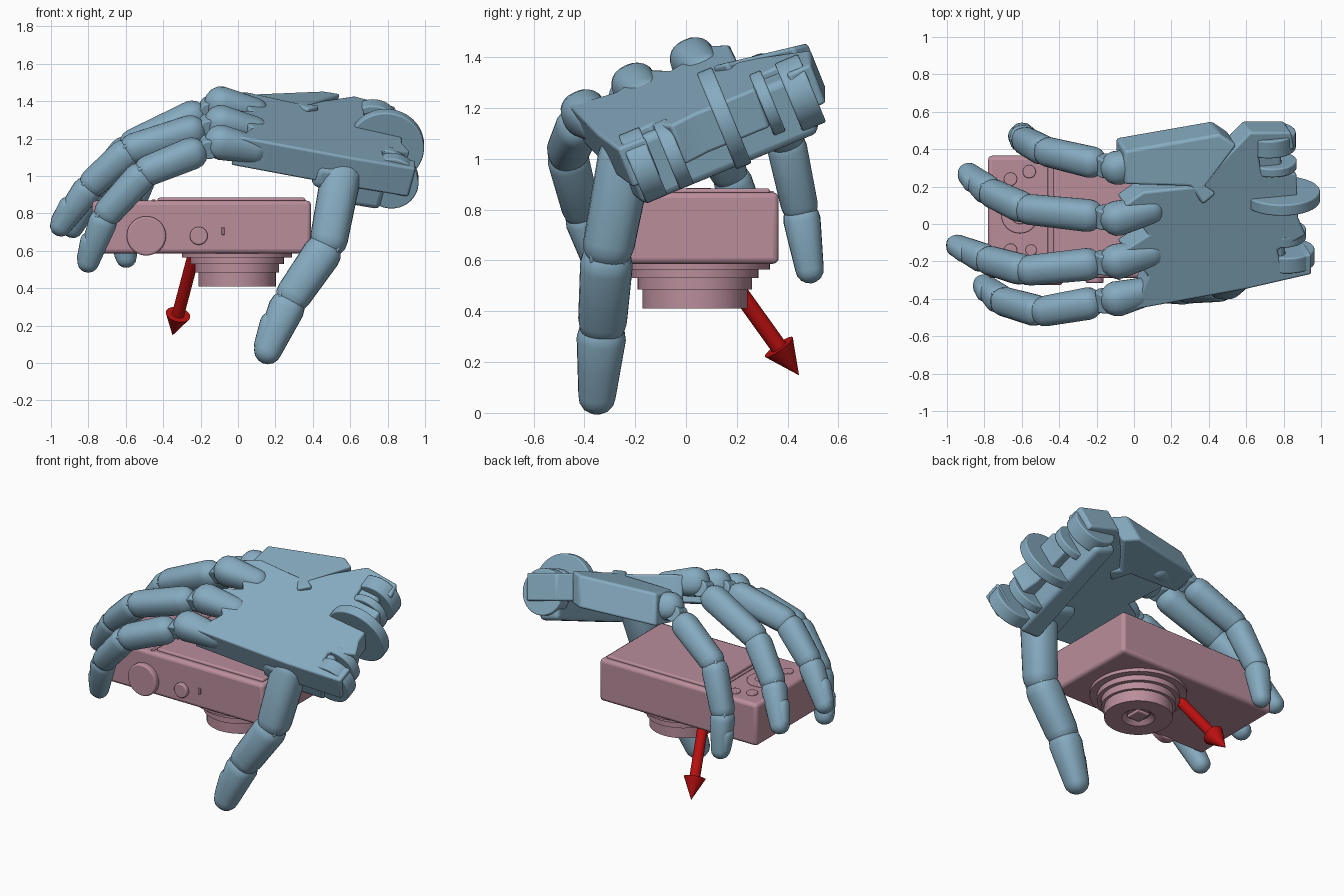
import bpy, bmesh, math
from mathutils import Vector as V

if "Cube" in bpy.data.objects:
    bpy.data.objects.remove(bpy.data.objects["Cube"])


def material(name, rgb):
    m = bpy.data.materials.new(name)
    m.diffuse_color = (*rgb, 1)
    m.use_nodes = True
    m.node_tree.nodes["Principled BSDF"].inputs["Base Color"].default_value = m.diffuse_color
    return m


BLUE = material("blue_hand", (0.24, 0.41, 0.53))
PINK = material("pink_body", (0.49, 0.27, 0.33))
RED = material("red_arrow", (0.5, 0.005, 0.005))
UP = V((0.235, -0.361, 0.902)).normalized()        # normal of the tilted hand back
SIDE = V((0, 0.924, 0.382)).normalized()           # hinge axis across the hand


def finish(name, bm, mat, bevel=0, angle=35, segs=3):
    bmesh.ops.remove_doubles(bm, verts=bm.verts, dist=1e-5)
    bmesh.ops.recalc_face_normals(bm, faces=bm.faces)
    me = bpy.data.meshes.new(name)
    bm.to_mesh(me)
    bm.free()
    ob = bpy.data.objects.new(name, me)
    bpy.context.collection.objects.link(ob)
    me.materials.append(mat)
    if bevel:
        b = ob.modifiers.new("Bevel", 'BEVEL')
        b.width, b.segments, b.limit_method = bevel, segs, 'ANGLE'
        b.angle_limit = math.radians(40)
    bpy.context.view_layer.objects.active = ob
    ob.select_set(True)
    bpy.ops.object.shade_smooth_by_angle(angle=math.radians(angle))
    ob.select_set(False)
    return ob


def loft(name, p0, axis, rings, mat, side=V((0, 1, 0)), n=24, power=1.0, bevel=0):
    """Rings of (distance, radius) around an axis; power < 1 squares the section."""
    p0, axis = V(p0), V(axis).normalized()
    s = (side - axis * side.dot(axis)).normalized()
    t = axis.cross(s)
    sq = lambda c: math.copysign(abs(c) ** power, c)
    bm, prev = bmesh.new(), None
    for d, r in rings:
        r = max(r, 1e-4)
        cur = [bm.verts.new(p0 + axis * d + s * r * sq(math.cos(a)) + t * r * sq(math.sin(a)))
               for a in (2 * math.pi * k / n for k in range(n))]
        if prev:
            for k in range(n):
                bm.faces.new((prev[k], prev[k - 1], cur[k - 1], cur[k]))
        else:
            bm.faces.new(cur)
        prev = cur
    bm.faces.new(prev)
    return finish(name, bm, mat, bevel)


def capsule(name, a, b, r0, r1, side=V((0, 1, 0)), power=0.85):
    a, b = V(a), V(b)
    L = (b - a).length
    q = [math.radians(x) for x in (0, 22, 45, 68, 90)]
    rings = [(-r0 * math.cos(x), r0 * math.sin(x)) for x in q]
    rings.append((L * 0.5, (r0 + r1) * 0.5))
    rings += [(L + r1 * math.cos(x), r1 * math.sin(x)) for x in reversed(q)]
    return loft(name, a, b - a, rings, BLUE, side, power=power)


def disc(name, c, axis, r, w, mat=BLUE, bevel=0.008, n=40):
    axis = V(axis).normalized()
    side = V((1, 0, 0)) if abs(axis.x) < 0.9 else V((0, 1, 0))
    return loft(name, V(c) - axis * w / 2, axis, [(0, r), (w, r)], mat, side, n, bevel=bevel)


def slab(name, outline, height, t, bevel=0.02):
    """Plate whose top follows height(x, y), extruded down along the hand normal."""
    bm = bmesh.new()
    top = [bm.verts.new((x, y, height(x, y))) for x, y in outline]
    low = [bm.verts.new(v.co - UP * t) for v in top]
    bm.faces.new(top)
    bm.faces.new(low[::-1])
    for i in range(len(top)):
        bm.faces.new((top[i - 1], top[i], low[i], low[i - 1]))
    return finish(name, bm, BLUE, bevel)


def box(name, lo, hi, mat, bevel=0.02):
    bm = bmesh.new()
    bmesh.ops.create_cube(bm, size=1)
    lo, hi = V(lo), V(hi)
    for v in bm.verts:
        v.co = V([(lo[i] + hi[i]) / 2 + v.co[i] * (hi[i] - lo[i]) for i in range(3)])
    return finish(name, bm, mat, bevel)


# Camera body, screen and back controls
box("camera_body", (-0.78, -0.29, 0.587), (0.39, 0.365, 0.868), PINK, 0.022)
box("screen_frame", (-0.43, -0.25, 0.85), (0.36, 0.33, 0.884), PINK, 0.01)
box("control_ridge", (-0.462, -0.27, 0.85), (-0.44, 0.345, 0.874), PINK, 0.004)
for i, (x, y, r) in enumerate([(-0.66, 0.24, 0.035), (-0.56, 0.28, 0.035), (-0.66, -0.14, 0.035),
                               (-0.55, -0.14, 0.03), (-0.61, 0.05, 0.1), (-0.61, 0.05, 0.05)]):
    disc(f"back_button_{i}", (x, y, 0.865), (0, 0, 1), r, 0.03 if i != 5 else 0.04, PINK, 0.005)

# Dial, shutter button and switch on the camera's top edge
disc("mode_dial", (-0.49, -0.295, 0.68), (0, 1, 0), 0.105, 0.06, PINK, 0.01)
disc("shutter_button", (-0.21, -0.295, 0.68), (0, 1, 0), 0.048, 0.04, PINK, 0.008)
box("power_switch", (-0.088, -0.3, 0.685), (-0.072, -0.28, 0.725), PINK, 0.004)

# Stepped lens barrel with a recessed square aperture
loft("lens_barrel", (-0.005, 0.035, 0), (0, 0, 1),
     [(0.435, 0.07), (0.41, 0.1), (0.41, 0.207), (0.485, 0.207), (0.485, 0.225), (0.53, 0.225),
      (0.53, 0.25), (0.565, 0.25), (0.565, 0.295), (0.6, 0.295)], PINK, n=64)
box("lens_aperture", (-0.05, -0.015, 0.418), (0.04, 0.085, 0.44), PINK, 0.005)

# Red direction arrow from the camera centre
start, tip = V((-0.195, 0.025, 0.735)), V((-0.35, 0.445, 0.148))
L = (tip - start).length
loft("arrow", start, tip - start, [(0, 0.033), (L - 0.14, 0.033), (L - 0.14, 0.067), (L, 0)], RED, n=32)

# Palm plates
back = lambda x, y: 1.395 - 0.26 * x + 0.4 * y
slab("palm", [(0.0, -0.46), (0.6, -0.35), (0.95, -0.27), (0.95, -0.16), (0.78, -0.2), (0.77, -0.14),
              (0.92, -0.06), (0.88, 0.03), (0.87, 0.27), (0.68, 0.27), (0.67, 0.36), (0.86, 0.4),
              (0.84, 0.49), (0.62, 0.49), (0.34, 0.2), (0.05, 0.17),
              (-0.05, 0.1), (0.08, -0.06), (-0.05, -0.14), (0.08, -0.28)], back, 0.17, 0.012)
slab("little_finger_plate", [(-0.05, 0.21), (0.3, 0.2), (0.37, 0.1), (0.44, 0.16), (0.38, 0.2),
                             (0.55, 0.42), (0.46, 0.48), (-0.05, 0.39)],
     lambda x, y: 1.34 + 0.24 * y, 0.2, 0.015)
slab("wrist_block", [(0.64, -0.3), (0.82, -0.26), (0.79, 0.43), (0.64, 0.44)],
     lambda x, y: back(x, y) - 0.03, 0.26, 0.03)

# Wrist hinge: large central disc, end lugs and inner washers
for i, (c, r, w) in enumerate([((0.79, 0.15, 1.16), 0.205, 0.065), ((0.82, -0.17, 0.975), 0.145, 0.09),
                               ((0.78, -0.05, 1.02), 0.14, 0.06), ((0.74, 0.32, 1.22), 0.13, 0.05),
                               ((0.72, 0.45, 1.26), 0.145, 0.1)]):
    disc(f"wrist_hinge_{i}", c, SIDE, r, w)

# Fingers: knuckle, then three joint points and the tip
fingers = {
    "index": ([(-0.1, -0.4, 1.18), (-0.5, -0.47, 1.02), (-0.71, -0.41, 0.79), (-0.82, -0.31, 0.49)], 0.085),
    "middle": ([(-0.1, -0.2, 1.285), (-0.58, -0.25, 1.14), (-0.79, -0.19, 0.95), (-0.98, -0.1, 0.69)], 0.085),
    "ring": ([(-0.1, 0.03, 1.385), (-0.58, 0.08, 1.16), (-0.77, 0.17, 0.94), (-0.91, 0.29, 0.68)], 0.085),
    "little": ([(-0.1, 0.3, 1.325), (-0.48, 0.39, 1.08), (-0.59, 0.45, 0.8), (-0.6, 0.495, 0.51)], 0.082),
    "thumb": ([(0.55, -0.24, 1.0), (0.48, -0.31, 0.63), (0.28, -0.33, 0.34), (0.13, -0.355, 0.0)], 0.108),
}
for name, (pts, r) in fingers.items():
    pts = [V(p) for p in pts]
    thumb = name == "thumb"
    side = V((0, 1, 0)) if thumb else SIDE
    if not thumb:
        # knuckle lobe sinking into the palm
        rear = pts[0] + V((0.19, 0.045, -0.04))
        capsule(f"{name}_knuckle", pts[0] + V((0.01, 0, 0)), rear, r * 1.08, r * 0.85, side)
    else:
        slab("thumb_mount", [(0.42, -0.36), (0.66, -0.33), (0.66, -0.1), (0.42, -0.1)],
             lambda x, y: back(x, y) - 0.08, 0.14, 0.04)
    for i in range(3):
        a, b = pts[i].copy(), pts[i + 1].copy()
        d = (b - a).normalized()
        r0 = r * (1.0, 0.96, 0.9)[i]
        r1 = r0 * (0.94, 0.93, 0.76)[i]
        if i == 0 and not thumb:
            a += d * r * 1.9                      # gap showing the knuckle hinge
        elif i:
            a += d * r0 * 0.55
        b -= d * (r1 if i == 2 else r1 * 0.35)
        capsule(f"{name}_segment_{i}", a, b, r0, r1, side)
        disc(f"{name}_hinge_{i}", pts[i] + (d * r * 0.7 if i == 0 else V()), side, r * 0.62, r * 1.3)
    # slim raised plate on the outside of the fingertip
    out = d.cross(side).normalized()
    if out.x > 0:
        out = -out
    capsule(f"{name}_nail", pts[3] - d * r * 2.0 + out * r * 0.36, pts[3] - d * r * 0.85 + out * r * 0.26,
            r * 0.6, r * 0.52, side)
